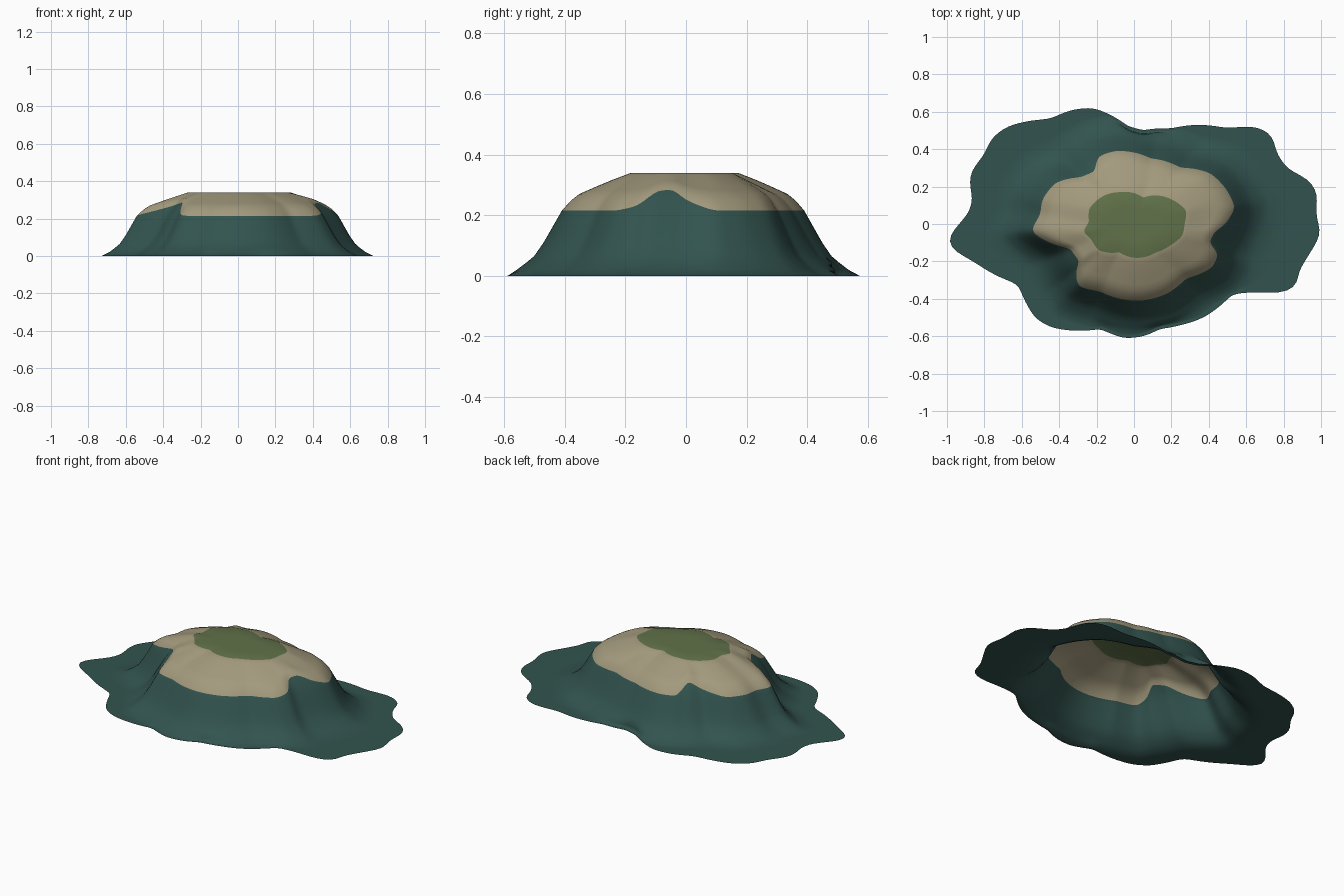
import bpy
import bmesh
import math

cube = bpy.data.objects.get("Cube")
if cube:
    bpy.data.objects.remove(cube, do_unlink=True)

SEGMENTS = 200
PLATEAU_HEIGHT = 0.34
SHELF_HEIGHT = 0.215

# Shoreline as plan points
shoreline = [
    (1, -.05), (.97, .05), (.98, .17), (.93, .24), (.82, .29), (.76, .38),
    (.74, .47), (.66, .52), (.5, .51), (.2, .51), (.05, .5), (-.03, .52),
    (-.12, .58), (-.22, .62), (-.33, .61), (-.45, .56), (-.68, .52),
    (-.76, .46), (-.8, .37), (-.87, .28), (-.88, .21), (-.86, .14),
    (-.88, .06), (-.95, -.02), (-1, -.08), (-.97, -.14), (-.87, -.19),
    (-.62, -.32), (-.53, -.5), (-.45, -.55), (-.18, -.56), (-.05, -.61),
    (.05, -.6), (.14, -.56), (.25, -.54), (.37, -.5), (.53, -.37),
    (.65, -.36), (.8, -.37), (.87, -.33), (.88, -.25), (.93, -.17)]

# Lower edge of the sandy slope; a third value marks the raised notches
sand_edge = [
    (.54, .09), (.49, .19), (.41, .27), (.25, .3), (.09, .35), (-.1, .39),
    (-.19, .36), (-.21, .28, .28), (-.28, .25, .24), (-.42, .22), (-.49, .13),
    (-.5, .05), (-.55, -.04), (-.45, -.1, .24), (-.34, -.13, .27),
    (-.29, -.2, .29), (-.31, -.25, .24), (-.3, -.33), (-.18, -.36),
    (.02, -.41), (.17, -.375), (.28, -.29), (.42, -.23), (.45, -.16, .23),
    (.4, -.1, .28), (.43, -.04, .285), (.49, 0, .25)]

# Edge of the grassy plateau
grass_edge = [
    (.28, .07), (.25, .1), (.18, .14), (.05, .14), (-.07, .17), (-.18, .14),
    (-.24, .08), (-.24, .01), (-.27, -.04), (-.23, -.08), (-.19, -.14),
    (-.08, -.15), (0, -.18), (.12, -.15), (.2, -.11), (.26, -.06), (.27, 0)]


def interpolate(table, value):
    """Linear lookup in a sorted table of (key, result)."""
    for (k0, r0), (k1, r1) in zip(table, table[1:]):
        if k0 <= value <= k1:
            return r0 + (r1 - r0) * (value - k0) / max(k1 - k0, 1e-6)
    return table[-1][1]


def smooth(values):
    """Soften a closed series of values."""
    n = len(values)
    return [(values[i - 1] + 2 * v + values[(i + 1) % n]) / 4
            for i, v in enumerate(values)]


def sample(points, measure):
    """Resample a contour property at even angles round the centre."""
    turn = math.tau
    keyed = [(math.atan2(p[1], p[0]) % turn, measure(p)) for p in points]
    table = sorted((a + k * turn, v) for a, v in keyed for k in (-1, 0, 1))
    values = [interpolate(table, i * turn / SEGMENTS) for i in range(SEGMENTS)]
    return smooth(smooth(values))


def plan_radius(p):
    return math.hypot(p[0], p[1])


def edge_height(p):
    return p[2] if len(p) > 2 else SHELF_HEIGHT


shore = sample(shoreline, plan_radius)
sand = sample(sand_edge, plan_radius)
sand_z = sample(sand_edge, edge_height)
grass = sample(grass_edge, plan_radius)

# Rings of (radius, height) pairs, from the plateau down to the shore
GRASS, SAND, FOREST = range(3)
rings, ring_colour = [], []


def add_ring(radii, heights, colour):
    rings.append(list(zip(radii, heights)))
    ring_colour.append(colour)


for t in (0.5, 1):
    add_ring([r * t for r in grass], [PLATEAU_HEIGHT] * SEGMENTS, GRASS)

sand_profile = [(0, 0), (.25, .17), (.45, .32), (.75, .56), (.9, .78), (1, 1)]
for step in range(1, 9):
    t = step / 8
    drop = interpolate(sand_profile, t)
    add_ring([g + (s - g) * t for g, s in zip(grass, sand)],
             [PLATEAU_HEIGHT + (z - PLATEAU_HEIGHT) * drop for z in sand_z],
             SAND)

# Outward run of the cliff for each height
cliff_run = [(0, .19), (.015, .155), (.06, .095), (.11, .06),
             (.215, 0), (.25, -.025), (.3, -.075)]
for step in range(1, 11):
    t = step / 10
    heights = [z * (1 - t) for z in sand_z]
    radii = []
    for s, top, z, limit in zip(sand, sand_z, heights, shore):
        run = interpolate(cliff_run, z) - interpolate(cliff_run, top)
        radii.append(min(s + run, limit - .02 * (2 - t)))
    add_ring(radii, heights, FOREST)

base = [r for r, z in rings[-1]]
for t in (.33, .66, 1):
    add_ring([b + (s - b) * t for b, s in zip(base, shore)],
             [0] * SEGMENTS, FOREST)

# Skin the rings into one open surface
bm = bmesh.new()
loops = []
for ring in rings:
    loop = []
    for i, (r, z) in enumerate(ring):
        a = i * math.tau / SEGMENTS
        loop.append(bm.verts.new((r * math.cos(a), r * math.sin(a), z)))
    loops.append(loop)

peak = bm.verts.new((0, 0, PLATEAU_HEIGHT))
for i in range(SEGMENTS):
    j = (i + 1) % SEGMENTS
    bm.faces.new((peak, loops[0][i], loops[0][j])).material_index = GRASS
    for inner, outer, colour in zip(loops, loops[1:], ring_colour[1:]):
        face = bm.faces.new((inner[i], outer[i], outer[j], inner[j]))
        face.material_index = colour
for face in bm.faces:
    face.smooth = True

mesh = bpy.data.meshes.new("island_terrain")
bm.to_mesh(mesh)
bm.free()
island = bpy.data.objects.new("island_terrain", mesh)
bpy.context.collection.objects.link(island)

# Flat colours, in the order of the material indices
for name, rgb in (("grass_green", (.119, .168, .067)),
                  ("sand_tan", (.366, .323, .205)),
                  ("forest_teal", (.032, .087, .077))):
    mat = bpy.data.materials.new(name)
    mat.use_nodes = True
    mat.diffuse_color = (*rgb, 1)
    shader = mat.node_tree.nodes["Principled BSDF"]
    shader.inputs["Base Color"].default_value = (*rgb, 1)
    mesh.materials.append(mat)
